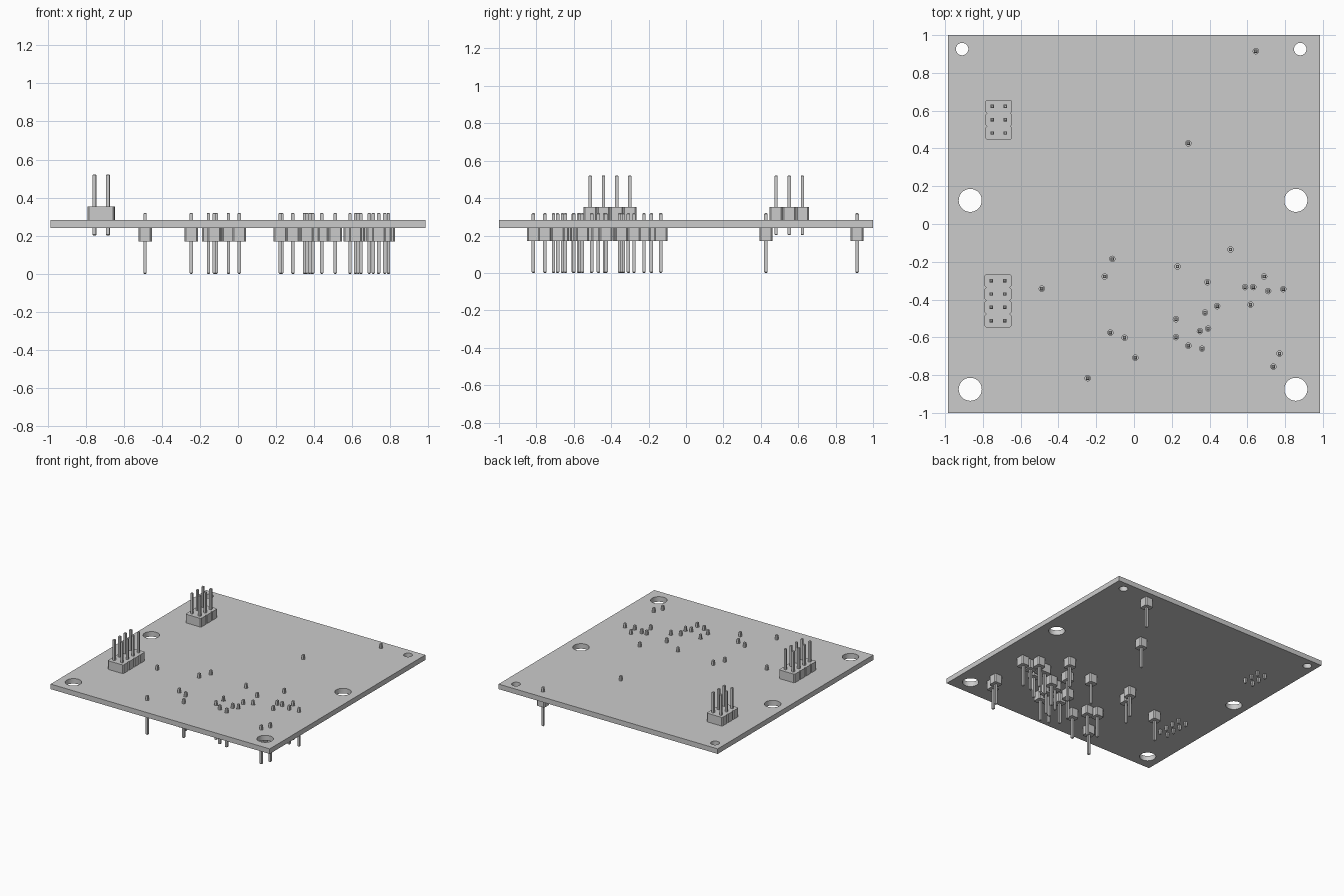
import bpy
import bmesh
from math import pi

cube = bpy.data.objects.get("Cube")
if cube:
    bpy.data.objects.remove(cube, do_unlink=True)

grey = bpy.data.materials.new("plain grey")
grey.use_nodes = True
grey.diffuse_color = (0.6, 0.6, 0.6, 1)
grey.node_tree.nodes["Principled BSDF"].inputs["Base Color"].default_value = (0.6, 0.6, 0.6, 1)

PITCH = 0.0705       # spacing of header pins
CHAMFER = 0.008      # cut corners of the plastic bodies
PIN = 0.0178         # pin thickness
PIN_LENGTH = 0.32
HOLE = 0.0145        # pin hole radius
BOARD_LOW, BOARD_TOP = 0.241, 0.282


def make_object(name, bm):
    bmesh.ops.recalc_face_normals(bm, faces=bm.faces)
    mesh = bpy.data.meshes.new(name)
    bm.to_mesh(mesh)
    bm.free()
    mesh.materials.append(grey)
    obj = bpy.data.objects.new(name, mesh)
    bpy.context.collection.objects.link(obj)
    return obj


def prism(bm, outline, low, high):
    bottom = bm.faces.new([bm.verts.new((x, y, low)) for x, y in outline])
    top = bmesh.ops.extrude_face_region(bm, geom=[bottom], use_keep_orig=True)
    moved = [v for v in top["geom"] if isinstance(v, bmesh.types.BMVert)]
    bmesh.ops.translate(bm, verts=moved, vec=(0, 0, high - low))


def body_outline(cx, cy, columns, rows):
    # every row of the body is a chamfered segment, leaving notches between rows
    half, start = columns * PITCH / 2, cy - rows * PITCH / 2
    side = [(half - CHAMFER, start)]
    for i in range(rows):
        low = start + i * PITCH
        side += [(half, low + CHAMFER), (half, low + PITCH - CHAMFER),
                 (half - CHAMFER, low + PITCH)]
    return [(cx + x, y) for x, y in side] + [(cx - x, y) for x, y in reversed(side)]


def pin(bm, x, y, low):
    # square pin with tapered ends
    tip = PIN / 4
    rings = []
    for z, r in ((low, PIN / 4), (low + tip, PIN / 2),
                 (low + PIN_LENGTH - tip, PIN / 2), (low + PIN_LENGTH, PIN / 4)):
        rings.append([bm.verts.new((x + sx * r, y + sy * r, z))
                      for sx, sy in ((-1, -1), (1, -1), (1, 1), (-1, 1))])
    for a, b in zip(rings, rings[1:]):
        for i in range(4):
            j = (i + 1) % 4
            bm.faces.new((a[i], a[j], b[j], b[i]))
    bm.faces.new(rings[0])
    bm.faces.new(rings[-1])


def header(name, cx, cy, columns, rows, body_low, pin_low):
    bm = bmesh.new()
    prism(bm, body_outline(cx, cy, columns, rows), body_low, body_low + PITCH)
    spots = [(cx + (c - (columns - 1) / 2) * PITCH, cy + (r - (rows - 1) / 2) * PITCH)
             for c in range(columns) for r in range(rows)]
    for x, y in spots:
        pin(bm, x, y, pin_low)
    make_object(name, bm)
    return spots


# single pins hanging below the board
single_pins = [
    (.645, .915), (.288, .427), (-.115, -.185), (-.155, -.278), (-.488, -.342),
    (.23, -.225), (.511, -.135), (.389, -.308), (.588, -.334), (.631, -.334),
    (.689, -.278), (.71, -.355), (.79, -.345), (.617, -.427), (.44, -.435),
    (.376, -.469), (.222, -.504), (.392, -.554), (.349, -.567), (.222, -.599),
    (.288, -.644), (.36, -.66), (-.125, -.575), (-.05, -.602), (.007, -.708),
    (-.245, -.816), (.77, -.686), (.738, -.755)]
spots = []
for n, (x, y) in enumerate(single_pins, 1):
    spots += header(f"single_pin_{n}", x, y, 1, 1, BOARD_LOW - PITCH, 0)

# double row headers standing on the board
header_low = BOARD_TOP - 0.08
spots += header("six_pin_header", -.716, .552, 2, 3, BOARD_TOP, header_low)
spots += header("eight_pin_header", -.72, -.406, 2, 4, BOARD_TOP, header_low)

# board with mounting holes and pin holes
bm = bmesh.new()
prism(bm, [(-.985, -1), (.985, -1), (.985, 1), (-.985, 1)], BOARD_LOW, BOARD_TOP)
board = make_object("circuit_board", bm)

holes = [(x, y, HOLE, 16) for x, y in spots]
holes += [(x, .926, .033, 32) for x in (-.91, .88)]
holes += [(x, y, .061, 48) for x in (-.867, .857) for y in (.125, -.875)]
bm = bmesh.new()
for x, y, radius, sides in holes:
    made = bmesh.ops.create_cone(bm, cap_ends=True, segments=sides, radius1=radius,
                                 radius2=radius, depth=0.2)
    bmesh.ops.translate(bm, verts=made["verts"], vec=(x, y, (BOARD_LOW + BOARD_TOP) / 2))
cutter = make_object("hole_cutter", bm)
cutter.hide_render = True

cut = board.modifiers.new("holes", "BOOLEAN")
cut.operation = "DIFFERENCE"
cut.solver = "EXACT"
cut.use_self = True
cut.object = cutter
bpy.context.view_layer.update()
depsgraph = bpy.context.evaluated_depsgraph_get()
drilled = bpy.data.meshes.new_from_object(board.evaluated_get(depsgraph))
board.modifiers.clear()
board.data = drilled
bpy.data.objects.remove(cutter, do_unlink=True)

# round hole walls are smooth, edges stay sharp
bpy.ops.object.select_all(action="DESELECT")
board.select_set(True)
bpy.context.view_layer.objects.active = board
bpy.ops.object.shade_smooth_by_angle(angle=pi / 6)
